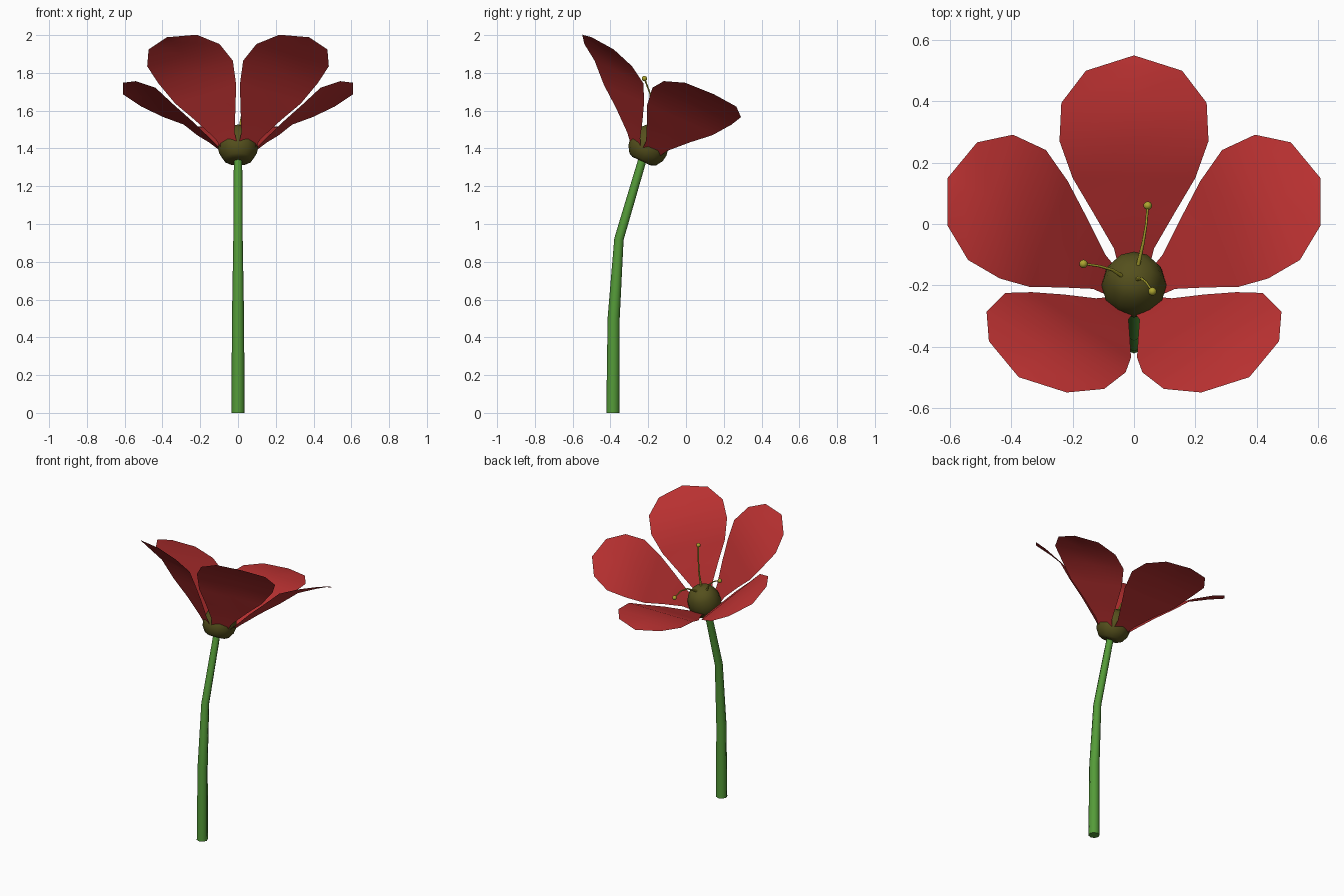
import bpy, bmesh, math
from mathutils import Matrix, Vector

if "Cube" in bpy.data.objects:
    bpy.data.objects.remove(bpy.data.objects["Cube"])


def material(name, rgb):
    m = bpy.data.materials.new(name)
    m.diffuse_color = (*rgb, 1)
    m.use_nodes = True
    m.node_tree.nodes["Principled BSDF"].inputs["Base Color"].default_value = m.diffuse_color
    return m


GREEN = material("stem_green", (0.09, 0.33, 0.04))
RED = material("petal_red", (0.48, 0.03, 0.03))
OLIVE = material("heart_olive", (0.09, 0.08, 0.012))
YELLOW = material("pollen_yellow", (0.42, 0.38, 0.03))

# Flower head frame: origin under the heart, axis leaning 25 degrees to +y
HEAD = Matrix.Translation((0, -0.225, 1.352)) @ Matrix.Rotation(math.radians(-25), 4, 'X')


def finish(name, bm, mat, matrix=Matrix(), angle=60):
    bmesh.ops.recalc_face_normals(bm, faces=bm.faces)
    me = bpy.data.meshes.new(name)
    bm.to_mesh(me)
    bm.free()
    me.transform(matrix)
    ob = bpy.data.objects.new(name, me)
    bpy.context.collection.objects.link(ob)
    me.materials.append(mat)
    bpy.ops.object.select_all(action='DESELECT')
    ob.select_set(True)
    bpy.context.view_layer.objects.active = ob
    bpy.ops.object.shade_smooth_by_angle(angle=math.radians(angle))
    return ob


def tube(name, points, radii, mat, res=2):
    cu = bpy.data.curves.new(name, 'CURVE')
    cu.dimensions = '3D'
    cu.bevel_depth = 1
    cu.bevel_resolution = res
    cu.use_fill_caps = True
    sp = cu.splines.new('POLY')
    sp.points.add(len(points) - 1)
    for p, co, r in zip(sp.points, points, radii):
        p.co = (*co, 1)
        p.radius = r
    ob = bpy.data.objects.new(name, cu)
    bpy.context.collection.objects.link(ob)
    cu.materials.append(mat)


# Stem
tube("stem", [(0, -0.387, 0), (0, -0.383, 0.5), (0, -0.355, 0.92), (0, -0.225, 1.36)],
     [0.035, 0.032, 0.025, 0.022], GREEN)

# Heart of the flower: cup and dome as one lathed profile
profile = [(0, -0.022), (0.055, -0.022), (0.077, -0.011), (0.1, 0.025), (0.106, 0.06),
           (0.1, 0.095), (0.086, 0.135), (0.058, 0.165), (0, 0.183)]
bm = bmesh.new()
vs = [bm.verts.new((r, 0, z)) for r, z in profile]
es = [bm.edges.new(e) for e in zip(vs, vs[1:])]
bmesh.ops.spin(bm, geom=vs + es, cent=(0, 0, 0), axis=(0, 0, 1), angle=math.tau, steps=12)
bmesh.ops.remove_doubles(bm, verts=bm.verts, dist=1e-4)
finish("flower_heart", bm, OLIVE, HEAD)

# Petals: rows of (distance out, height, half width), closed by a single tip point
ROWS = [(0.075, 0.035, 0.05), (0.12, 0.085, 0.065), (0.206, 0.178, 0.133), (0.292, 0.261, 0.2),
        (0.381, 0.355, 0.243), (0.492, 0.412, 0.237), (0.589, 0.452, 0.157)]
TIP = (0.64, 0.461)
for k in range(5):
    bm = bmesh.new()
    grid = [[bm.verts.new((w * s, r, h)) for s in (-1, 0, 1)] for r, h, w in ROWS]
    for a, b in zip(grid, grid[1:]):
        for i in (0, 1):
            bm.faces.new((a[i], a[i + 1], b[i + 1], b[i]))
    tip = bm.verts.new((0, *TIP))
    for i in (0, 1):
        bm.faces.new((grid[-1][i], grid[-1][i + 1], tip))
    finish(f"petal_{k + 1}", bm, RED, HEAD @ Matrix.Rotation(math.tau * k / 5, 4, 'Z'))

# Stamens: curved filament with a pollen ball at the end
STAMENS = [[(0.01, -0.15, 1.49), (0.03, -0.06, 1.54), (0.04, 0, 1.545), (0.045, 0.06, 1.52)],
           [(-0.03, -0.175, 1.49), (-0.07, -0.15, 1.56), (-0.115, -0.137, 1.6), (-0.165, -0.13, 1.62)],
           [(0.008, -0.18, 1.5), (0.025, -0.178, 1.6), (0.04, -0.19, 1.69), (0.06, -0.22, 1.77)]]
for k, path in enumerate(STAMENS):
    tube(f"filament_{k + 1}", path, [0.007, 0.005, 0.004, 0.004], YELLOW, res=1)
    bm = bmesh.new()
    bmesh.ops.create_uvsphere(bm, u_segments=10, v_segments=6, radius=0.014)
    finish(f"pollen_ball_{k + 1}", bm, YELLOW, Matrix.Translation(Vector(path[-1])))
